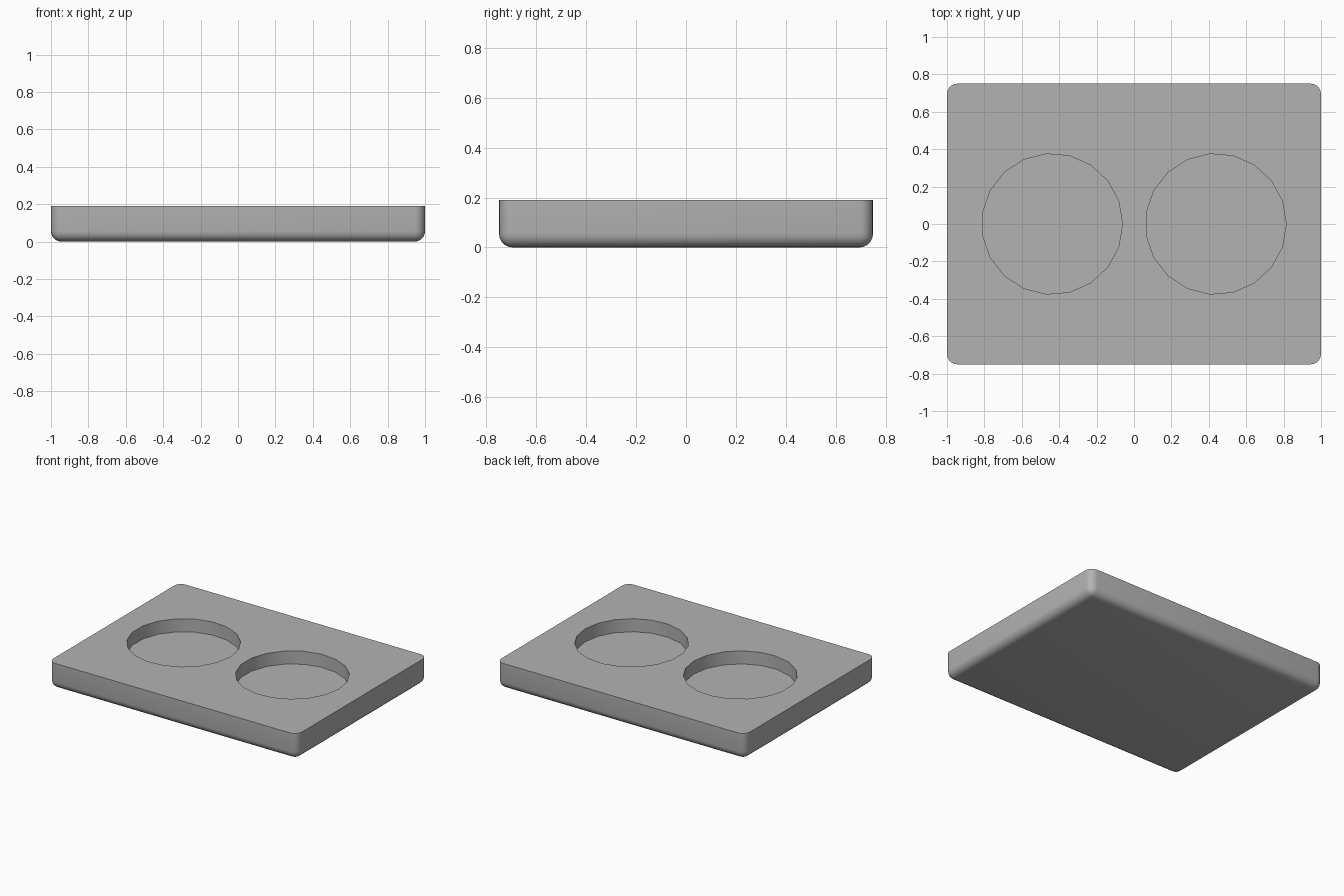
import bpy, bmesh, math
from mathutils import Matrix, Vector

if "Cube" in bpy.data.objects:
    bpy.data.objects.remove(bpy.data.objects["Cube"], do_unlink=True)

WIDTH, DEPTH, HEIGHT = 2.0, 1.5, 0.19
ROUND = 0.055
WELL_X, WELL_RADIUS, WELL_DEPTH, WELL_SIDES = 0.4375, 0.376, 0.095, 19

# Plain grey material
grey = bpy.data.materials.new("plain_grey")
grey.use_nodes = True
colour = (0.45, 0.45, 0.45, 1)
grey.diffuse_color = colour
grey.node_tree.nodes["Principled BSDF"].inputs["Base Color"].default_value = colour


def add_object(name, bm):
    mesh = bpy.data.meshes.new(name)
    bm.to_mesh(mesh)
    bm.free()
    mesh.materials.append(grey)
    obj = bpy.data.objects.new(name, mesh)
    bpy.context.collection.objects.link(obj)
    return obj


# Tray: a block rounded on every edge except the top rim
bm = bmesh.new()
bmesh.ops.create_cube(bm, size=1)
bmesh.ops.scale(bm, vec=Vector((WIDTH, DEPTH, HEIGHT)), verts=bm.verts)
bmesh.ops.translate(bm, vec=Vector((0, 0, HEIGHT / 2)), verts=bm.verts)
edges = [e for e in bm.edges if min(v.co.z for v in e.verts) < HEIGHT / 2]
bmesh.ops.bevel(bm, geom=edges, offset=ROUND, segments=5, profile=0.5, affect='EDGES')
tray = add_object("tray", bm)

# Two round wells cut into the top
bm = bmesh.new()
for side in (-1, 1):
    place = Matrix.Translation((side * WELL_X, 0, HEIGHT))
    # The first corner of each well points to +x
    turn = Matrix.Rotation(-math.pi / 2, 4, 'Z')
    ring = bmesh.ops.create_cone(bm, cap_ends=True, segments=WELL_SIDES,
                                 radius1=WELL_RADIUS, radius2=WELL_RADIUS,
                                 depth=WELL_DEPTH * 2, matrix=place @ turn)
wells = add_object("well_cutter", bm)
wells.hide_render = True
wells.hide_viewport = True

cut = tray.modifiers.new("wells", 'BOOLEAN')
cut.operation = 'DIFFERENCE'
cut.solver = 'EXACT'
cut.object = wells

# Apply the cut, then smooth the rounded edges and well walls
bpy.context.view_layer.objects.active = tray
tray.select_set(True)
bpy.ops.object.modifier_apply(modifier=cut.name)
bpy.data.objects.remove(wells, do_unlink=True)
bpy.ops.object.shade_smooth_by_angle(angle=math.radians(35))
